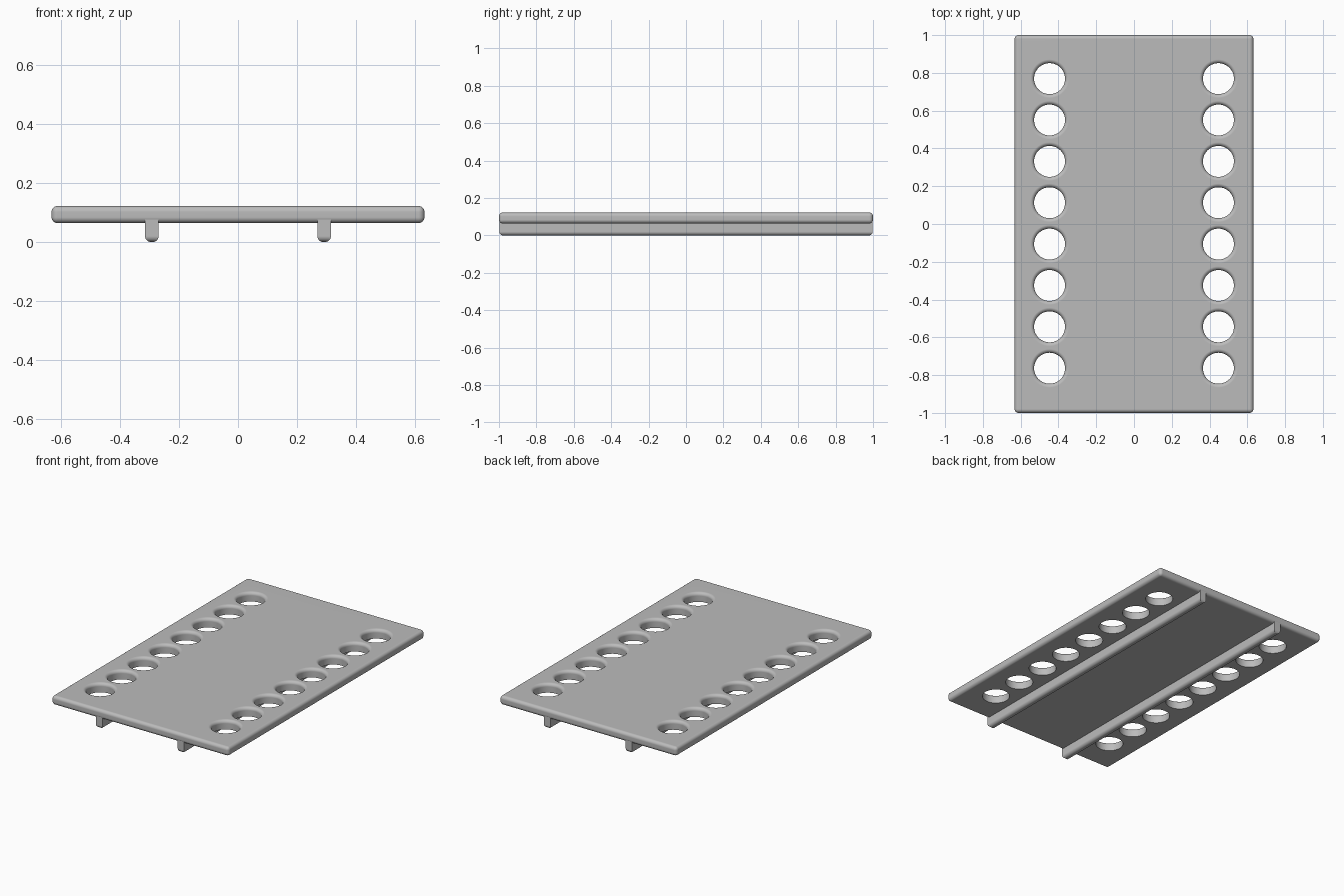
import bpy, bmesh, math
from mathutils import Matrix

cube = bpy.data.objects.get("Cube")
if cube:
    bpy.data.objects.remove(cube, do_unlink=True)

HALF_X, HALF_Y = 0.632, 1.0
PLATE_LOW, PLATE_TOP = 0.064, 0.122
FILLET = 0.02
HOLE_R, HOLE_X, PITCH, ROWS = 0.082, 0.447, 0.219, 8
RAIL_X = 0.292

grey = bpy.data.materials.new("plain grey")
grey.use_nodes = True
colour = (0.5, 0.5, 0.5, 1)
grey.diffuse_color = colour
grey.node_tree.nodes["Principled BSDF"].inputs["Base Color"].default_value = colour


def make_object(name, bm):
    bmesh.ops.recalc_face_normals(bm, faces=bm.faces)
    mesh = bpy.data.meshes.new(name)
    bm.to_mesh(mesh)
    bm.free()
    obj = bpy.data.objects.new(name, mesh)
    bpy.context.collection.objects.link(obj)
    mesh.materials.append(grey)
    return obj


def rounded_box(name, x, half_x, half_y, low, top, pick):
    """Box with a rounded fillet on the edges chosen by pick."""
    bm = bmesh.new()
    matrix = Matrix.Translation((x, 0, (low + top) / 2)) @ Matrix.Diagonal(
        (2 * half_x, 2 * half_y, top - low, 1))
    bmesh.ops.create_cube(bm, size=1, matrix=matrix)
    edges = [e for e in bm.edges if pick(e)]
    bmesh.ops.bevel(bm, geom=edges, offset=FILLET, segments=6,
                    profile=0.5, affect='EDGES')
    return make_object(name, bm)


def activate(obj):
    bpy.ops.object.select_all(action='DESELECT')
    obj.select_set(True)
    bpy.context.view_layer.objects.active = obj


def smooth(obj):
    activate(obj)
    bpy.ops.object.shade_smooth_by_angle(angle=math.radians(35))
    normals = obj.modifiers.new("flat face normals", 'WEIGHTED_NORMAL')
    normals.keep_sharp = True


def hole_cutters():
    """Revolved plugs: straight below, flaring to a rounded upper rim."""
    profile = [(HOLE_R, PLATE_LOW - 0.05)]
    for i in range(8):
        a = math.pi / 2 * i / 7
        profile.append((HOLE_R + FILLET * (1 - math.cos(a)),
                        PLATE_TOP - FILLET * (1 - math.sin(a))))
    profile.append((HOLE_R + FILLET, PLATE_TOP + 0.05))
    sides = 48
    bm = bmesh.new()
    for side in (-1, 1):
        for row in range(ROWS):
            cx, cy = side * HOLE_X, (row - (ROWS - 1) / 2) * PITCH + 0.003
            rings = []
            for r, z in profile:
                angles = [math.tau * k / sides for k in range(sides)]
                rings.append([bm.verts.new((cx + r * math.cos(a),
                                            cy + r * math.sin(a), z)) for a in angles])
            for lower, upper in zip(rings, rings[1:]):
                for k in range(sides):
                    n = (k + 1) % sides
                    bm.faces.new((lower[k], lower[n], upper[n], upper[k]))
            bm.faces.new(rings[0][::-1])
            bm.faces.new(rings[-1])
    cutter = make_object("hole_cutter", bm)
    cutter.hide_render = True
    return cutter


# Plate with rounded edges and two rows of flared holes
plate = rounded_box("plate", 0, HALF_X, HALF_Y, PLATE_LOW, PLATE_TOP, lambda e: True)
cutter = hole_cutters()
cut = plate.modifiers.new("holes", 'BOOLEAN')
cut.operation = 'DIFFERENCE'
cut.solver = 'EXACT'
cut.object = cutter
activate(plate)
bpy.ops.object.modifier_apply(modifier=cut.name)
bpy.data.objects.remove(cutter, do_unlink=True)
smooth(plate)

# Two full-length rails underneath, rounded along the bottom
for name, side in (("left_rail", 1), ("right_rail", -1)):
    rail = rounded_box(name, side * RAIL_X, 0.023, HALF_Y - 0.002, 0, 0.09,
                       lambda e: all(v.co.z < 0.01 for v in e.verts))
    smooth(rail)
